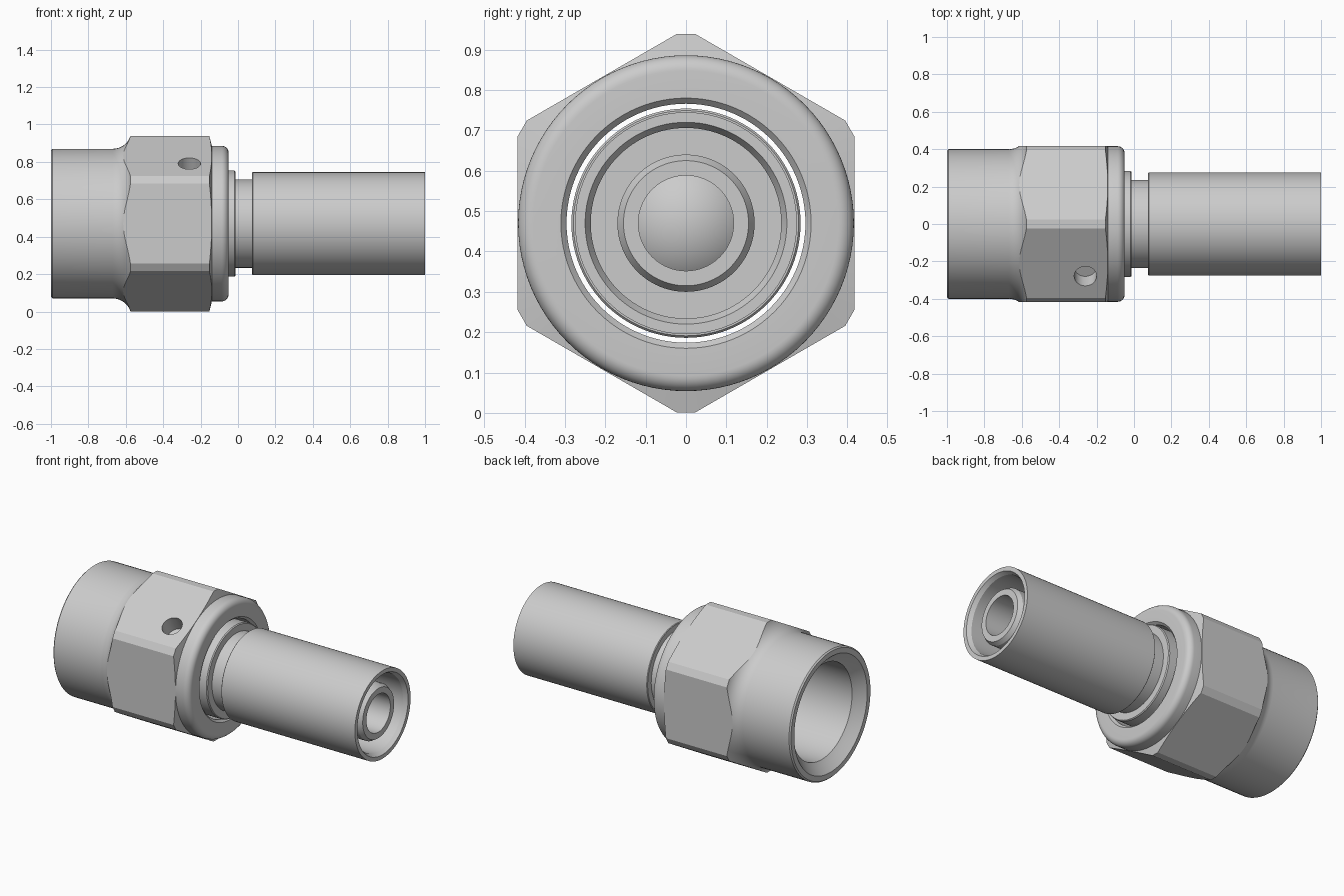
import bpy, bmesh, math
from mathutils import Matrix, Vector

if "Cube" in bpy.data.objects:
    bpy.data.objects.remove(bpy.data.objects["Cube"])

ZC = 0.47      # height of the fitting's axis
SEG = 96


def finish(name, bm):
    bmesh.ops.remove_doubles(bm, verts=bm.verts, dist=1e-5)
    bmesh.ops.recalc_face_normals(bm, faces=bm.faces)
    me = bpy.data.meshes.new(name)
    bm.to_mesh(me)
    bm.free()
    ob = bpy.data.objects.new(name, me)
    bpy.context.collection.objects.link(ob)
    return ob


def lathe(name, profile, seg=SEG, turn=0.0):
    """Revolve a closed (x, radius) profile about the x axis."""
    bm = bmesh.new()
    rings = []
    for i in range(seg):
        a = 2 * math.pi * i / seg + turn
        rings.append([bm.verts.new((x, r * math.cos(a), ZC + r * math.sin(a)))
                      for x, r in profile])
    n = len(profile)
    for i in range(seg):
        p, q = rings[i], rings[(i + 1) % seg]
        for j in range(n):
            k = (j + 1) % n
            if profile[j][1] + profile[k][1] > 0:
                bm.faces.new((p[j], p[k], q[k], q[j]))
    return finish(name, bm)


def arc(cx, cr, rad, a0, a1, n=8):
    return [(cx + rad * math.cos(math.radians(a0 + (a1 - a0) * i / n)),
             cr + rad * math.sin(math.radians(a0 + (a1 - a0) * i / n)))
            for i in range(n + 1)]


def boolean(ob, cutter, op):
    m = ob.modifiers.new(op.lower(), 'BOOLEAN')
    m.operation, m.object, m.solver = op, cutter, 'EXACT'
    bpy.context.view_layer.objects.active = ob
    bpy.ops.object.modifier_apply(modifier=m.name)
    bpy.data.objects.remove(cutter, do_unlink=True)


def smooth(ob):
    bpy.ops.object.select_all(action='DESELECT')
    ob.select_set(True)
    bpy.context.view_layer.objects.active = ob
    bpy.ops.object.shade_smooth_by_angle(angle=math.radians(20))


# Nut: turned blank with bore, flared shoulder and rounded collar
nut = lathe("nut", [(-0.94, 0.296), (-0.96, 0.32), (-1.0, 0.36), (-1.0, 0.392), (-0.992, 0.40)]
            + arc(-0.67, 0.50, 0.10, 270, 345, 10)
            + [(-0.565, 0.49), (-0.158, 0.49), (-0.14, 0.416)]
            + arc(-0.088, 0.378, 0.038, 90, 0)
            + [(-0.05, 0.31), (-0.065, 0.296)])

# Hexagon flats with trimmed corners, intersected with the blank
flat = 0.4175
top = 0.4688
bm = bmesh.new()
half = math.atan2((flat / math.cos(math.pi / 6) - top) * math.sqrt(3), top)
rad = top / math.cos(half)
angles = [math.pi / 2 + k * math.pi / 3 + s * half for k in range(6) for s in (-1, 1)]
base = bm.faces.new([bm.verts.new((-1.1, rad * math.cos(a), ZC + rad * math.sin(a)))
                     for a in angles])
ext = bmesh.ops.extrude_face_region(bm, geom=[base])
bmesh.ops.translate(bm, vec=(1.2, 0, 0),
                    verts=[v for v in ext["geom"] if isinstance(v, bmesh.types.BMVert)])
hexagon = finish("hex_cutter", bm)
hexagon.hide_render = True
boolean(nut, hexagon, 'INTERSECT')

# Small blind hole in the upper front flat
normal = Vector((0, -0.5, math.sqrt(3) / 2))
mid = Vector((-0.26, -0.278, 0.79))
bm = bmesh.new()
bmesh.ops.create_cone(bm, cap_ends=True, segments=40, radius1=0.06, radius2=0.06, depth=0.2,
                      matrix=Matrix.Translation(mid)
                      @ normal.to_track_quat('Z', 'Y').to_matrix().to_4x4())
drill = finish("drill_cutter", bm)
drill.hide_render = True
boolean(nut, drill, 'DIFFERENCE')
smooth(nut)

# Stem: flange, neck, outer sleeve and the tube nested inside it
stem = lathe("stem", [
    (-0.40, 0.118), (-0.40, 0.24), (-0.36, 0.284), (-0.02, 0.284), (-0.014, 0.279),
    (-0.014, 0.236), (0.075, 0.236), (0.075, 0.271), (0.079, 0.275),
    (1.0, 0.275), (1.0, 0.25), (0.975, 0.236), (0.12, 0.236), (0.12, 0.17),
    (0.945, 0.17), (0.97, 0.155), (0.97, 0.118)])
smooth(stem)

# Rounded nose that closes the inner end of the stem bore
nose = lathe("ball_nose", arc(-0.45, 0.0, 0.2, 180, 0, 24)[0:1] and
             [(x, max(r, 0.0)) for x, r in
              [(-0.65, 0.0)] + arc(-0.45, 0.0, 0.2, 180, 0, 24)[1:-1] + [(-0.25, 0.0)]])
smooth(nose)
